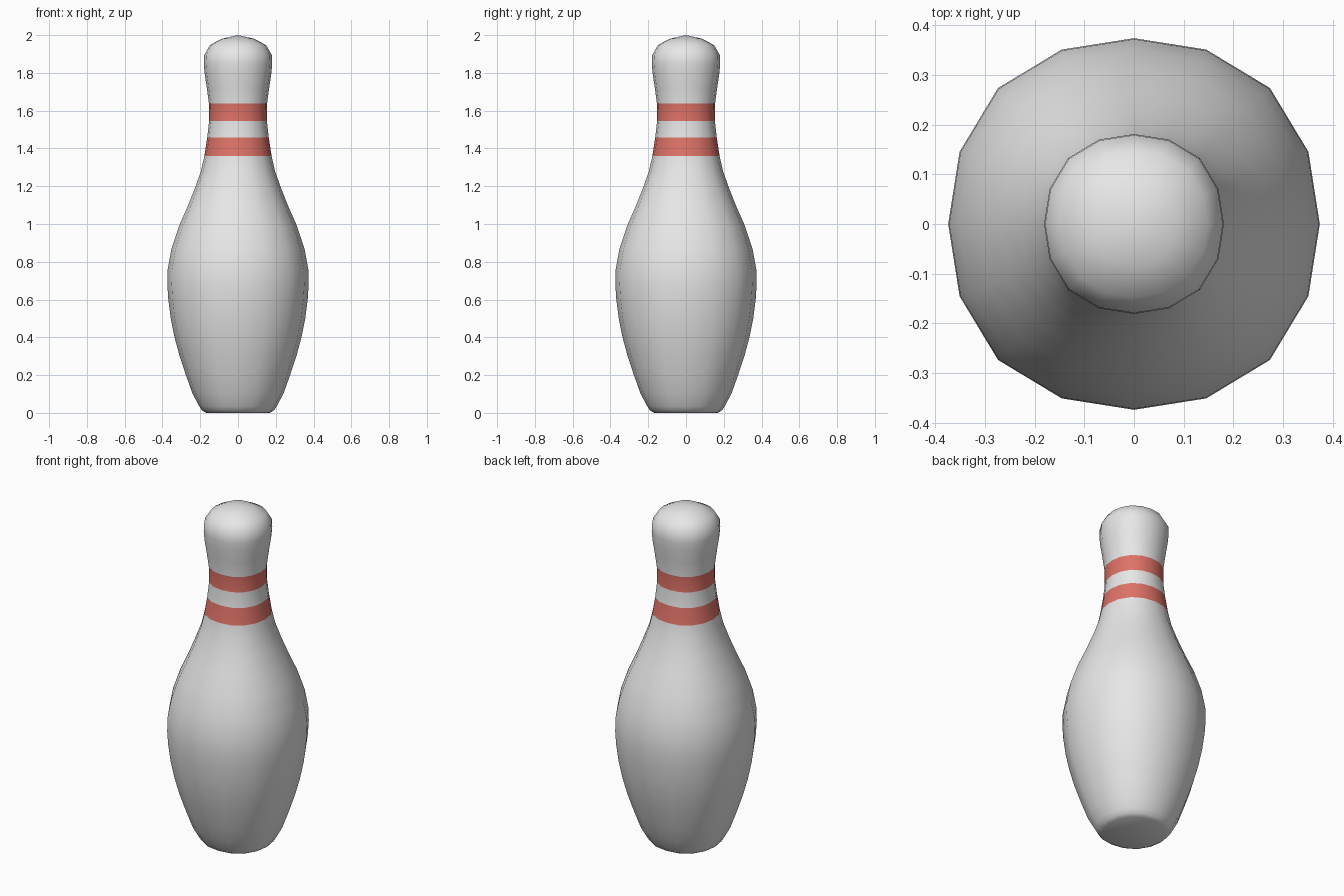
import bpy, bmesh, math

if "Cube" in bpy.data.objects:
    bpy.data.objects.remove(bpy.data.objects["Cube"])

def material(name, rgb):
    m = bpy.data.materials.new(name)
    m.diffuse_color = (*rgb, 1)
    m.use_nodes = True
    m.node_tree.nodes["Principled BSDF"].inputs["Base Color"].default_value = m.diffuse_color
    return m

# Side profile (radius, height) from base to crown
PROFILE = [(0.168, 0.0), (0.19, 0.012), (0.205, 0.035), (0.24, 0.1), (0.276, 0.2),
           (0.309, 0.3), (0.336, 0.4), (0.356, 0.5), (0.369, 0.6), (0.374, 0.68),
           (0.372, 0.76), (0.352, 0.87), (0.312, 0.99), (0.268, 1.09), (0.228, 1.19),
           (0.196, 1.28), (0.178, 1.36), (0.163, 1.457), (0.153, 1.545), (0.154, 1.637),
           (0.165, 1.72), (0.177, 1.80), (0.181, 1.85), (0.179, 1.895),
           (0.148, 1.948), (0.085, 1.981)]
STRIPES = [(1.36, 1.457), (1.545, 1.637)]
SIDES = 16
# Slightly squared round section, repeating every quarter turn
SQUARE = [1.0, 1.016, 1.035, 1.016]

# Pin body: stacked rings
bm = bmesh.new()
rings = []
for r, z in PROFILE:
    ring = []
    for i in range(SIDES):
        a = 2 * math.pi * i / SIDES
        k = r * SQUARE[i % 4]
        ring.append(bm.verts.new((k * math.cos(a), k * math.sin(a), z)))
    rings.append(ring)
for lo, hi in zip(rings, rings[1:]):
    for i in range(SIDES):
        j = (i + 1) % SIDES
        bm.faces.new((lo[i], lo[j], hi[j], hi[i]))
# Flat base and domed crown
bm.faces.new(rings[0][::-1])
tip = bm.verts.new((0, 0, 2.0))
for i in range(SIDES):
    bm.faces.new((rings[-1][i], rings[-1][(i + 1) % SIDES], tip))

# Neck stripes chosen by height
for f in bm.faces:
    z = f.calc_center_median().z
    f.material_index = int(any(a < z < b for a, b in STRIPES))

mesh = bpy.data.meshes.new("bowling_pin")
bm.to_mesh(mesh)
bm.free()
mesh.materials.append(material("white paint", (0.8, 0.8, 0.8)))
mesh.materials.append(material("red stripe", (0.73, 0.17, 0.135)))
pin = bpy.data.objects.new("bowling_pin", mesh)
bpy.context.collection.objects.link(pin)
bpy.context.view_layer.objects.active = pin
pin.select_set(True)
bpy.ops.object.shade_smooth_by_angle(angle=math.radians(50))
